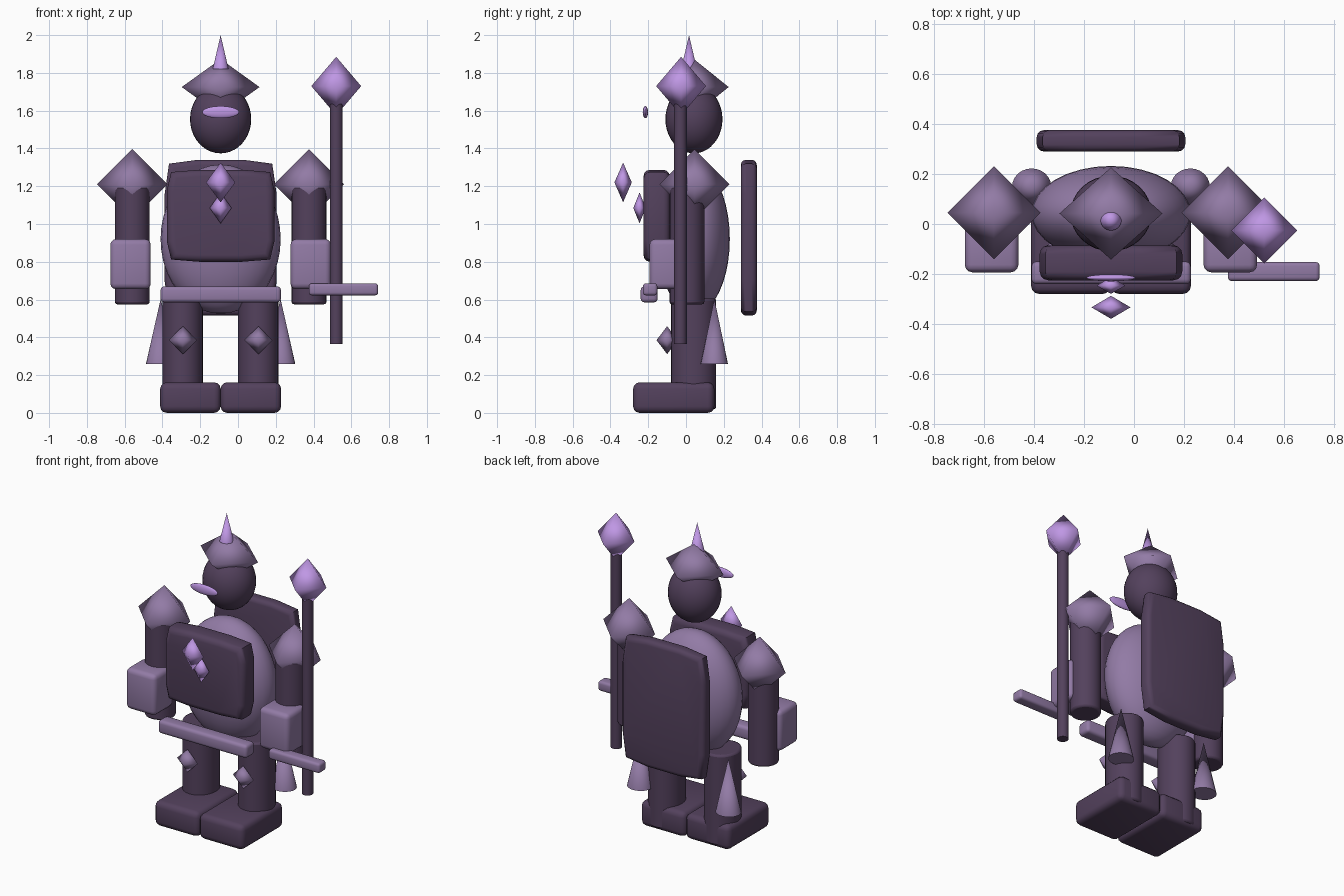
import bpy, bmesh
from math import radians
from mathutils import Matrix, Vector

if "Cube" in bpy.data.objects:
    bpy.data.objects.remove(bpy.data.objects["Cube"], do_unlink=True)

MID = -0.092  # the figure's own centre line


def srgb(r, g, b):
    return tuple((c / 255) ** 2.2 for c in (r, g, b)) + (1.0,)


def material(name, color):
    m = bpy.data.materials.new(name)
    m.use_nodes = True
    m.diffuse_color = color
    m.node_tree.nodes["Principled BSDF"].inputs["Base Color"].default_value = color
    return m


DARK = material("dark plum", srgb(84, 67, 93))
MAUVE = material("dusty mauve", srgb(145, 122, 164))
LILAC = material("bright lilac", srgb(190, 150, 228))


def finish(bm, name, mat, loc, scale=(1, 1, 1), angle=40, bevel=0.0):
    """Turn a bmesh into a shaded object, rounding its edges if asked."""
    bmesh.ops.scale(bm, vec=scale, verts=bm.verts)
    if bevel:
        bmesh.ops.bevel(bm, geom=bm.edges[:], offset=bevel, segments=3,
                        affect='EDGES', profile=0.5, clamp_overlap=True)
    bmesh.ops.recalc_face_normals(bm, faces=bm.faces)
    mesh = bpy.data.meshes.new(name)
    bm.to_mesh(mesh)
    bm.free()
    mesh.materials.append(mat)
    obj = bpy.data.objects.new(name, mesh)
    obj.location = loc
    bpy.context.collection.objects.link(obj)
    bpy.ops.object.select_all(action='DESELECT')
    obj.select_set(True)
    bpy.context.view_layer.objects.active = obj
    if angle >= 180:
        bpy.ops.object.shade_smooth()
    else:
        bpy.ops.object.shade_smooth_by_angle(angle=radians(angle))
    return obj


def ellipsoid(name, mat, loc, radii):
    bm = bmesh.new()
    bmesh.ops.create_uvsphere(bm, u_segments=32, v_segments=20, radius=1)
    return finish(bm, name, mat, loc, radii, 180)


def gem(name, mat, loc, radii):
    """Softly shaded octahedron."""
    bm = bmesh.new()
    axes = [Vector(a) for a in ((1, 0, 0), (0, 1, 0), (-1, 0, 0), (0, -1, 0))]
    ring = [bm.verts.new(a) for a in axes]
    for tip in (bm.verts.new((0, 0, 1)), bm.verts.new((0, 0, -1))):
        for i in range(4):
            bm.faces.new((ring[i], ring[(i + 1) % 4], tip))
    return finish(bm, name, mat, loc, radii, 180)


def column(name, mat, x, y, z0, z1, rx, ry=None, tip=1.0, rim=0.0):
    """Upright cylinder or cone between two heights."""
    bm = bmesh.new()
    bmesh.ops.create_cone(bm, cap_ends=True, segments=24, radius1=1,
                          radius2=tip, depth=1)
    size = (rx, ry or rx, z1 - z0)
    obj = finish(bm, name, mat, (x, y, (z0 + z1) / 2), size)
    if rim:
        mod = obj.modifiers.new("rim", 'BEVEL')
        mod.width, mod.segments = rim, 2
    return obj


def box(name, mat, x, y, z, bevel):
    """Rounded box from its x, y and z ranges."""
    bm = bmesh.new()
    bmesh.ops.create_cube(bm, size=1)
    ranges = (x, y, z)
    return finish(bm, name, mat, [(a + b) / 2 for a, b in ranges],
                  [b - a for a, b in ranges], 60, bevel)


def plate(name, mat, y, z, half_width, bevel):
    """Slab with a gently bulging outline, mirrored about the centre line."""
    z0, z1 = z
    h = (z1 - z0) / 2
    quarter = [(0.40, 1.0), (0.92, 0.95), (1.0, 0.55)]
    right = quarter + [(a, -b) for a, b in reversed(quarter)]
    outline = right + [(-a, b) for a, b in reversed(right)]
    bm = bmesh.new()
    face = bm.faces.new([bm.verts.new((a * half_width, y[0], b * h)) for a, b in outline])
    ext = bmesh.ops.extrude_face_region(bm, geom=[face])
    moved = [v for v in ext["geom"] if isinstance(v, bmesh.types.BMVert)]
    bmesh.ops.translate(bm, vec=(0, y[1] - y[0], 0), verts=moved)
    rims = [e for e in bm.edges if abs(e.verts[0].co.y - e.verts[1].co.y) < 1e-5]
    bmesh.ops.bevel(bm, geom=rims, offset=bevel, segments=3, affect='EDGES',
                    profile=0.5, clamp_overlap=True)
    return finish(bm, name, mat, (MID, 0, (z0 + z1) / 2), angle=60)


# Torso and armour
ellipsoid("torso", MAUVE, (MID, 0.042, 0.92), (0.318, 0.19, 0.395))
plate("chest_plate", DARK, (-0.225, -0.085), (0.80, 1.287), 0.285, 0.035)
plate("back_shield", DARK, (0.29, 0.375), (0.515, 1.34), 0.297, 0.028)
box("belt", MAUVE, (-0.41, 0.227), (-0.24, -0.15), (0.585, 0.67), 0.02)
gem("chest_gem_upper", LILAC, (MID, -0.333, 1.22), (0.078, 0.046, 0.105))
gem("chest_gem_lower", LILAC, (MID, -0.246, 1.085), (0.058, 0.033, 0.082))

# Head and helmet
ellipsoid("head", DARK, (MID, 0.042, 1.555), (0.162, 0.151, 0.181))
ellipsoid("visor", LILAC, (MID, -0.215, 1.592), (0.098, 0.014, 0.032))
gem("helmet", MAUVE, (MID, 0.042, 1.725), (0.206, 0.184, 0.148))
column("helmet_spike", LILAC, MID, 0.016, 1.82, 2.0, 0.042, tip=0.0)

# Limbs and skirt, mirrored left and right
for side, s in (("right", -1), ("left", 1)):
    arm_x, leg_x, foot_x, tail_x = (MID + s * d for d in (0.468, 0.2, 0.16, 0.317))
    gem(side + "_shoulder", MAUVE, (arm_x, 0.045, 1.21), (0.186, 0.186, 0.186))
    column(side + "_arm", DARK, arm_x, 0.005, 0.575, 1.2, 0.092, rim=0.012)
    guard_x = MID + s * 0.477
    box(side + "_forearm_guard", MAUVE, (guard_x - 0.107, guard_x + 0.107),
        (-0.193, 0.0), (0.655, 0.92), 0.03)
    column(side + "_leg", DARK, leg_x, 0.04, 0.02, 0.605, 0.107, 0.12, rim=0.012)
    gem(side + "_knee_gem", MAUVE, (leg_x, -0.1, 0.385), (0.075, 0.056, 0.074))
    box(side + "_foot", DARK, (foot_x - 0.16, foot_x + 0.16), (-0.28, 0.15),
        (0.0, 0.162), 0.035)
    column(side + "_skirt_tail", MAUVE, tail_x, 0.15, 0.26, 0.605, 0.078, 0.072, tip=0.0)

# Staff and side bar
column("staff_pole", DARK, 0.52, -0.03, 0.365, 1.68, 0.034)
gem("staff_gem", LILAC, (0.52, -0.026, 1.73), (0.132, 0.132, 0.155))
box("side_bar", MAUVE, (0.375, 0.742), (-0.228, -0.152), (0.622, 0.686), 0.016)
